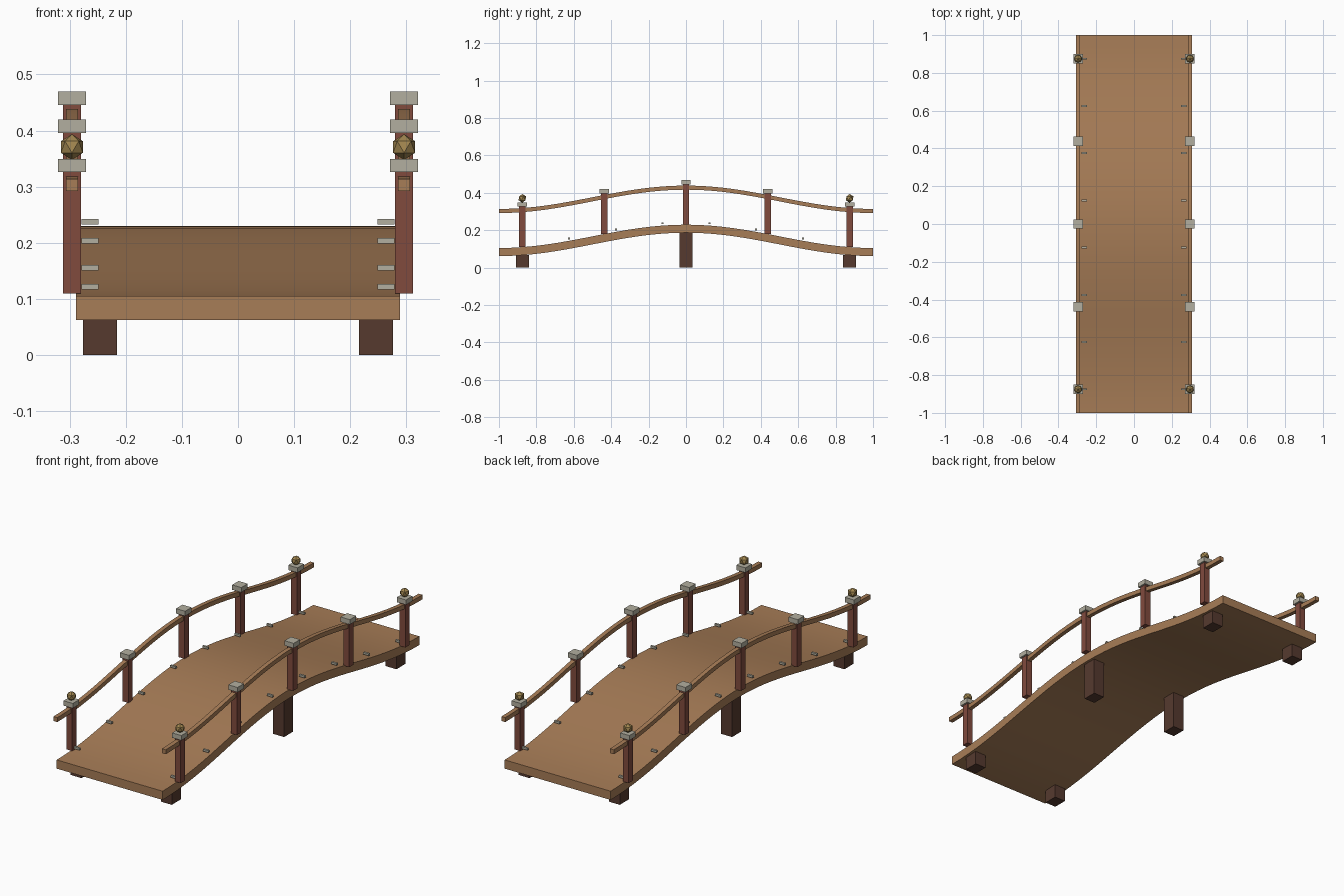
import bpy, bmesh, math
from mathutils import Matrix

cube = bpy.data.objects.get("Cube")
if cube:
    bpy.data.objects.remove(cube, do_unlink=True)


def material(name, rgb):
    m = bpy.data.materials.new(name)
    m.use_nodes = True
    m.diffuse_color = (*rgb, 1)
    m.node_tree.nodes["Principled BSDF"].inputs["Base Color"].default_value = (*rgb, 1)
    return m


TIMBER = material("light timber", (0.39, 0.205, 0.095))
POST = material("red brown post", (0.22, 0.07, 0.048))
DARK = material("dark timber", (0.093, 0.042, 0.028))
STONE = material("pale grey", (0.45, 0.43, 0.35))
GOLD = material("old gold", (0.36, 0.24, 0.08))

SIDE = 0.296  # distance of the railing from the centre line


def deck_z(y):
    """Height of the walking surface along the bridge."""
    return 0.105 + 0.125 * (0.5 + 0.5 * math.cos(math.pi * y))


def add(name, bm, mat):
    bmesh.ops.recalc_face_normals(bm, faces=bm.faces[:])
    mesh = bpy.data.meshes.new(name)
    bm.to_mesh(mesh)
    bm.free()
    mesh.materials.append(mat)
    obj = bpy.data.objects.new(name, mesh)
    bpy.context.collection.objects.link(obj)
    return obj


def box(name, x, y, width, depth, z0, z1, mat):
    bm = bmesh.new()
    place = Matrix.Translation((x, y, (z0 + z1) / 2)) @ Matrix.Diagonal((width, depth, z1 - z0, 1))
    bmesh.ops.create_cube(bm, size=1, matrix=place)
    return add(name, bm, mat)


def arched_strip(name, x, half_width, low, high, mat, steps=32):
    """Rectangular section swept along the arch, offset from the deck."""
    bm = bmesh.new()
    rings = []
    for i in range(steps + 1):
        y = -1 + 2 * i / steps
        z = deck_z(y)
        section = [(-1, low), (1, low), (1, high), (-1, high)]
        rings.append([bm.verts.new((x + s * half_width, y, z + dz)) for s, dz in section])
    for a, b in zip(rings, rings[1:]):
        for k in range(4):
            n = (k + 1) % 4
            bm.faces.new((a[k], a[n], b[n], b[k]))
    bm.faces.new(rings[0])
    bm.faces.new(rings[-1])
    obj = add(name, bm, mat)
    bpy.ops.object.select_all(action="DESELECT")
    obj.select_set(True)
    bpy.context.view_layer.objects.active = obj
    bpy.ops.object.shade_smooth_by_angle(angle=math.radians(30))
    return obj


# Walking deck
arched_strip("deck", 0, 0.289, -0.043, 0, TIMBER)

for side, s in (("left", 1), ("right", -1)):
    x = s * SIDE
    arched_strip(side + "_handrail", x, 0.0105, 0.187, 0.209, TIMBER)

    # Railing posts with caps, and finials at both ends
    for i in range(-2, 3):
        y = i * 0.4375
        z = deck_z(y)
        box(side + "_post", x, y, 0.032, 0.034, z, z + 0.216, POST)
        box(side + "_post_cap", x, y, 0.05, 0.05, z + 0.216, z + 0.24, STONE)
        if abs(i) == 2:
            bm = bmesh.new()
            place = Matrix.Translation((x, y, z + 0.261)) @ Matrix.Rotation(math.pi / 2, 4, "Z")
            bmesh.ops.create_icosphere(bm, subdivisions=1, radius=0.023, matrix=place)
            add(side + "_finial", bm, GOLD)

    # Small pegs along the deck edge
    for i in range(8):
        y = -0.875 + 0.25 * i
        z = deck_z(y)
        box(side + "_peg", s * 0.264, y, 0.03, 0.01, z + 0.007, z + 0.017, STONE)

    # Supports beneath the deck
    for y in (-0.875, 0, 0.875):
        box(side + "_support", s * 0.246, y, 0.06, 0.07, 0, deck_z(y) - 0.042, DARK)
